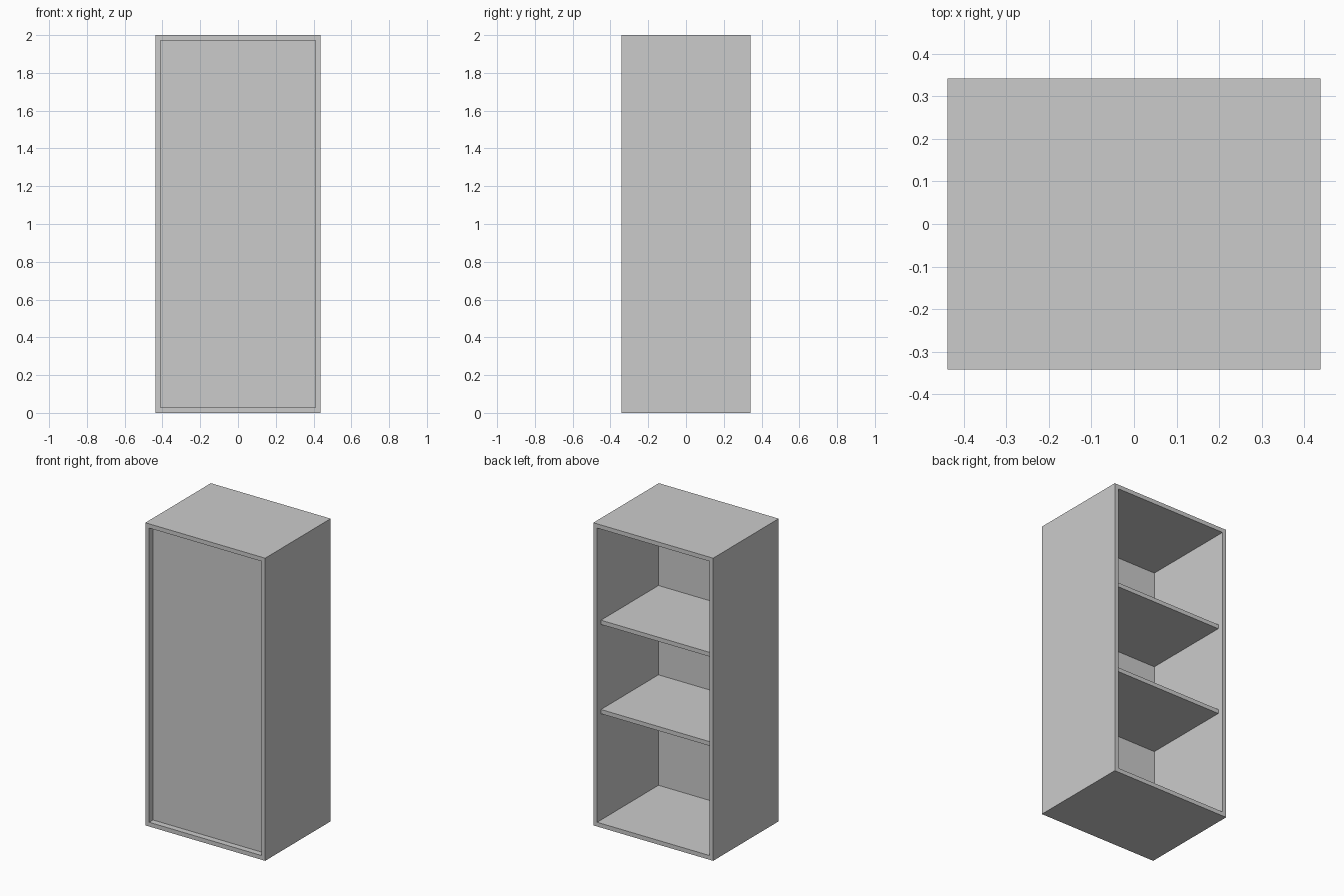
import bpy, bmesh

if "Cube" in bpy.data.objects:
    bpy.data.objects.remove(bpy.data.objects["Cube"])

W, D, H = 0.876, 0.684, 2.0   # overall size
T = 0.028                     # board thickness
INSET = 0.04                  # setback of panel and shelves from the rims


def finish(name, bm):
    bmesh.ops.recalc_face_normals(bm, faces=bm.faces[:])
    mesh = bpy.data.meshes.new(name)
    bm.to_mesh(mesh)
    bm.free()
    obj = bpy.data.objects.new(name, mesh)
    bpy.context.collection.objects.link(obj)
    return obj


def box(name, size, centre):
    bm = bmesh.new()
    bmesh.ops.create_cube(bm, size=1)
    bmesh.ops.scale(bm, vec=size, verts=bm.verts[:])
    bmesh.ops.translate(bm, vec=centre, verts=bm.verts[:])
    return finish(name, bm)


# Outer carcass: a rectangular tube, open at front and back
bm = bmesh.new()


def loop(inset, y):
    x = W / 2 - inset
    return [bm.verts.new((px, y, pz)) for px, pz in
            ((-x, inset), (x, inset), (x, H - inset), (-x, H - inset))]


rings = [loop(0, -D / 2), loop(0, D / 2), loop(T, D / 2), loop(T, -D / 2)]
for k in range(4):
    a, b = rings[k], rings[(k + 1) % 4]
    for i in range(4):
        j = (i + 1) % 4
        bm.faces.new((a[i], a[j], b[j], b[i]))
finish("carcass", bm)

# Recessed front panel
inner_w = W - 2 * T
panel_t = 0.004
front_y = -D / 2 + INSET
box("front_panel", (inner_w, panel_t, H - 2 * T), (0, front_y + panel_t / 2, H / 2))

# Shelves, running from the panel to just short of the open back
y0, y1 = front_y + panel_t, D / 2 - INSET
for name, top in (("lower_shelf", 0.758), ("upper_shelf", 1.348)):
    box(name, (inner_w, y1 - y0, T), (0, (y0 + y1) / 2, top - T / 2))
